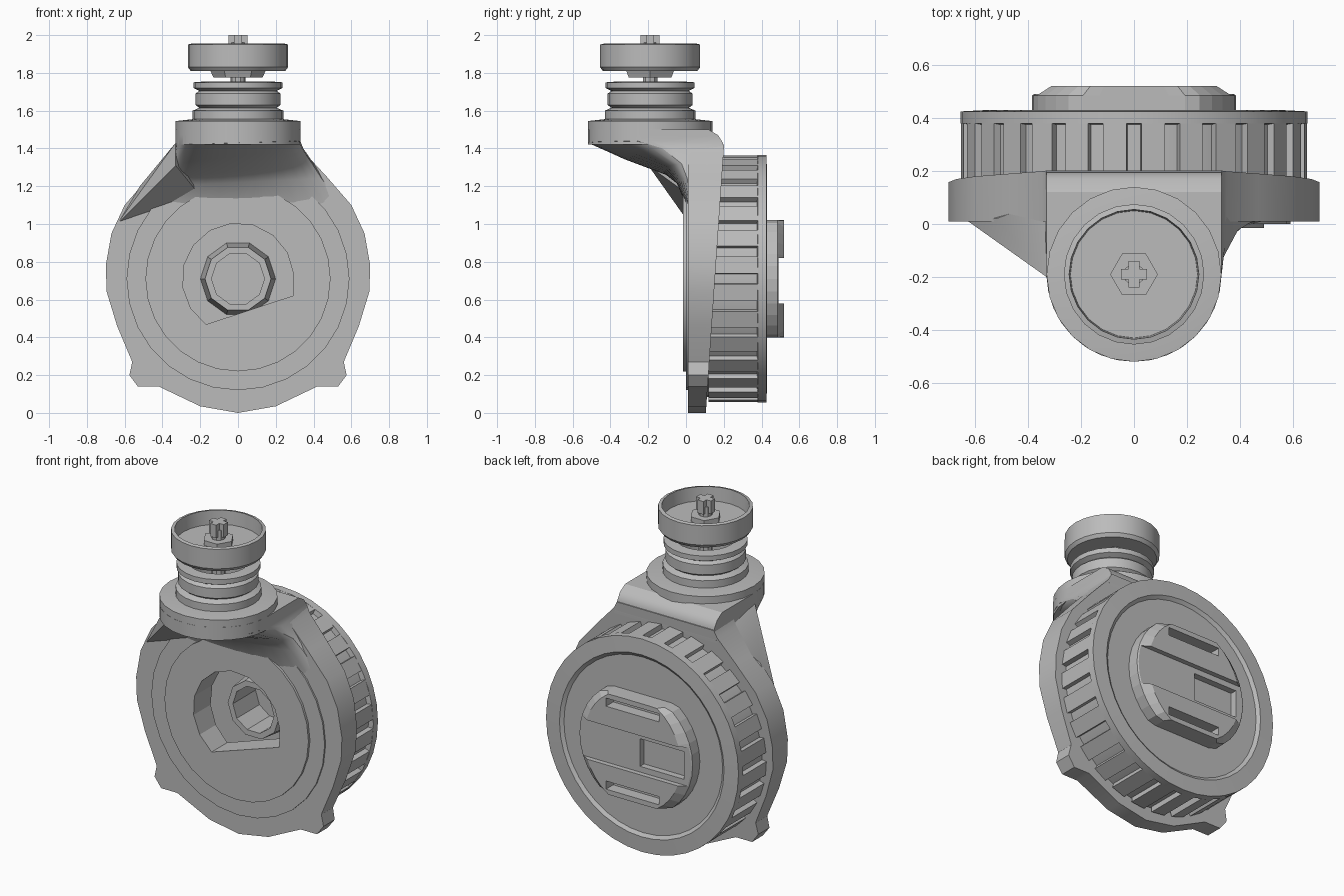
import bpy, bmesh
from math import sin, cos, pi, radians
from mathutils import Vector, Matrix

if "Cube" in bpy.data.objects:
    bpy.data.objects.remove(bpy.data.objects["Cube"])

grey = bpy.data.materials.new("plain_grey")
grey.use_nodes = True
grey.diffuse_color = (0.5, 0.5, 0.5, 1)
grey.node_tree.nodes["Principled BSDF"].inputs["Base Color"].default_value = (0.5, 0.5, 0.5, 1)

HUB = Vector((0, 0, 0.71))       # centre of the wheel
SPOUT = Vector((0, -0.19, 0))    # axis of the upright neck


def finish(name, bm, smooth=True):
    bmesh.ops.remove_doubles(bm, verts=bm.verts, dist=0.0005)
    bmesh.ops.recalc_face_normals(bm, faces=bm.faces)
    mesh = bpy.data.meshes.new(name)
    bm.to_mesh(mesh)
    bm.free()
    mesh.materials.append(grey)
    ob = bpy.data.objects.new(name, mesh)
    bpy.context.collection.objects.link(ob)
    if smooth:
        bpy.ops.object.select_all(action='DESELECT')
        ob.select_set(True)
        bpy.context.view_layer.objects.active = ob
        bpy.ops.object.shade_smooth_by_angle(angle=radians(30))
    return ob


def bridge(bm, rings, closed=False):
    pairs = list(zip(rings, rings[1:]))
    if closed:
        pairs.append((rings[-1], rings[0]))
    for a, b in pairs:
        for i in range(len(a)):
            j = (i + 1) % len(a)
            bm.faces.new((a[i], a[j], b[j], b[i]))


def lathe(name, profile, n, centre, upright=False):
    """Turn a closed (radius, height) profile about z when upright, else about y."""
    bm = bmesh.new()
    rings = []
    for r, h in profile:
        ring = []
        for i in range(n):
            a = 2 * pi * i / n
            p = (r * cos(a), r * sin(a), h) if upright else (r * cos(a), h, r * sin(a))
            ring.append(bm.verts.new(centre + Vector(p)))
        rings.append(ring)
    bridge(bm, rings, closed=True)
    bmesh.ops.dissolve_degenerate(bm, edges=bm.edges, dist=0.0001)
    return finish(name, bm)


def prism(name, outline, y0, back, smooth=True):
    """Extrude an (x, z) outline from y0 to back(z)."""
    bm = bmesh.new()
    front = [bm.verts.new((x, y0, z)) for x, z in outline]
    rear = [bm.verts.new((x, back(z), z)) for x, z in outline]
    bridge(bm, [front, rear])
    bm.faces.new(front)
    bm.faces.new(rear)
    return finish(name, bm, smooth)


def box(bm, centre, size, rot=Matrix()):
    m = Matrix.Translation(centre) @ rot @ Matrix.Diagonal((*size, 1))
    bmesh.ops.create_cube(bm, size=1, matrix=m)


def cut(targets, cutter):
    for ob in targets:
        mod = ob.modifiers.new("cut", 'BOOLEAN')
        mod.object, mod.operation, mod.solver = cutter, 'DIFFERENCE', 'EXACT'
        with bpy.context.temp_override(object=ob, active_object=ob):
            bpy.ops.object.modifier_apply(modifier=mod.name)
    bpy.data.objects.remove(cutter)


# Main plate: round body with two small feet, thicker towards the top
half = [(0.2, 0.035), (0.42, 0.14), (0.53, 0.14), (0.575, 0.2), (0.56, 0.27), (0.64, 0.46),
        (0.695, 0.64), (0.7, 0.78), (0.67, 0.95), (0.6, 1.1), (0.47, 1.25), (0.35, 1.38), (0.33, 1.42)]
outline = [(0, 0.01 - 0.01)] + half + [(-x, z) for x, z in reversed(half)]
plate = prism("main_plate", outline, 0.01, lambda z: 0.105 + 0.068 * z)

# Shallow steps on the front of the plate
step = lathe("front_step", [(0, 0.0), (0.59, 0.0), (0.59, 0.05), (0, 0.05)], 28, HUB)
disc = lathe("front_disc", [(0, -0.015), (0.49, -0.015), (0.49, 0.04), (0, 0.04)], 28, HUB)

# Round opening with a slanted lower edge
opening = [(0.29, 0.62)]
for i in range(11):
    a = radians(5 + i * 23)
    opening.append((0.295 * cos(a), 0.71 + 0.295 * sin(a)))
cut([plate, step, disc], prism("opening_cutter", opening, -0.2, lambda z: 0.3, False))

# Hollow wheel behind the plate, with a raised rear rim
lathe("wheel", [(0.625, 0.1), (0.625, 0.375), (0.655, 0.38), (0.655, 0.425), (0.56, 0.43), (0.54, 0.415),
                (0, 0.415), (0, 0.37), (0.59, 0.37), (0.59, 0.1)], 40, HUB)

# Grip ribs around the wheel
bm = bmesh.new()
for i in range(28):
    a = 2 * pi * (i + 0.5) / 28
    rot = Matrix.Rotation(-a, 4, 'Y')
    box(bm, HUB + Vector((0.627 * cos(a), 0.25, 0.627 * sin(a))), (0.05, 0.26, 0.09), rot)
finish("grip_ribs", bm, False)

# Hub tube seen through the opening
lathe("hub_tube", [(0.14, 0.15), (0.175, 0.15), (0.2, 0.38), (0.14, 0.38)], 10, HUB)

# Rear cap: round with flat top and bottom, bevelled edge
rings = []
bm = bmesh.new()
for r, y in ((0.385, 0.4), (0.385, 0.485), (0.33, 0.52)):
    ring = []
    for i in range(36):
        a = 2 * pi * i / 36
        z = max(-0.31, min(0.31, r * sin(a) * (0.385 / r) ** 0.5))
        ring.append(bm.verts.new((r * cos(a), y, 0.71 + z)))
    rings.append(ring)
bridge(bm, rings)
bm.faces.new(rings[0])
bm.faces.new(rings[-1])
cap = finish("rear_cap", bm, False)

# Grooves in the cap: middle channel, side pocket, upper and lower slots
for centre, size in (((0, 0.54, 0.7), (1, 0.1, 0.24)),
                     ((-0.18, 0.5, 0.7), (0.3, 0.1, 0.17)),
                     ((0, 0.5, 0.965), (0.36, 0.1, 0.05)),
                     ((0, 0.5, 0.455), (0.36, 0.1, 0.05))):
    bm = bmesh.new()
    box(bm, Vector(centre), size)
    cut([cap], finish("groove_cutter", bm, False))

# Shoulder blending the plate into the round flange
bm = bmesh.new()
rings = []
# each row: height, half width, side depth, front depth, back depth, tilt
for z, hw, side, front, back, tilt in ((1.1, 0.56, 0.03, 0.0, 0.17, 0), (1.22, 0.45, 0.02, -0.05, 0.185, 0.05),
                                       (1.28, 0.4, 0.0, -0.12, 0.19, 0.1), (1.36, 0.345, -0.07, -0.35, 0.198, 0.12),
                                       (1.43, 0.33, -0.19, -0.52, 0.195, 0.03), (1.47, 0.33, -0.19, -0.52, 0.17, 0),
                                       (1.5, 0.33, -0.19, -0.52, 0.12, 0)):
    ring = [(hw, back, z), (-hw, back, z)]
    for i in range(17):
        a = pi + pi * i / 16
        ring.append((hw * cos(a), side + (side - front) * sin(a), z + tilt * cos(a) * hw))
    rings.append([bm.verts.new(p) for p in ring])
bridge(bm, rings)
bm.faces.new(rings[0])
bm.faces.new(rings[-1])
finish("shoulder", bm)

# Sloping web on the right side of the shoulder
bm = bmesh.new()
for p in ((-0.64, 0.02, 1.0), (-0.52, 0.02, 1.2), (-0.33, -0.2, 1.43), (-0.33, -0.2, 1.31),
          (-0.48, -0.08, 1.19), (-0.2, 0.02, 1.15), (-0.3, 0.1, 1.42)):
    bm.verts.new(p)
bmesh.ops.convex_hull(bm, input=bm.verts)
finish("side_web", bm)

# Flange and threaded neck
lathe("flange", [(0.2, 1.42), (0.33, 1.42), (0.33, 1.545), (0.24, 1.555), (0.2, 1.555)], 24, SPOUT, True)
lathe("threaded_neck", [(0.17, 1.5), (0.24, 1.5), (0.24, 1.6), (0.205, 1.615), (0.225, 1.63), (0.225, 1.69),
                        (0.205, 1.705), (0.235, 1.72), (0.235, 1.75), (0.17, 1.755)], 24, SPOUT, True)
lathe("neck_floor", [(0, 1.5), (0.2, 1.5), (0.2, 1.56), (0, 1.56)], 24, SPOUT, True)

# Open top cap with its stem and knob
lathe("top_cap", [(0, 1.81), (0.25, 1.81), (0.265, 1.83), (0.265, 1.95), (0.245, 1.955), (0.24, 1.87),
                  (0, 1.87)], 24, SPOUT, True)
lathe("lower_nut", [(0, 1.775), (0.13, 1.775), (0.15, 1.82), (0, 1.82)], 6, SPOUT, True)
lathe("stem", [(0, 1.54), (0.04, 1.54), (0.04, 1.96), (0, 1.96)], 10, SPOUT, True)
lathe("knob_base", [(0, 1.86), (0.09, 1.86), (0.09, 1.9), (0, 1.9)], 6, SPOUT, True)
bm = bmesh.new()
for size in ((0.1, 0.04, 0.08), (0.04, 0.1, 0.08)):
    box(bm, SPOUT + Vector((0, 0, 1.96)), size)
finish("cross_knob", bm, False)
